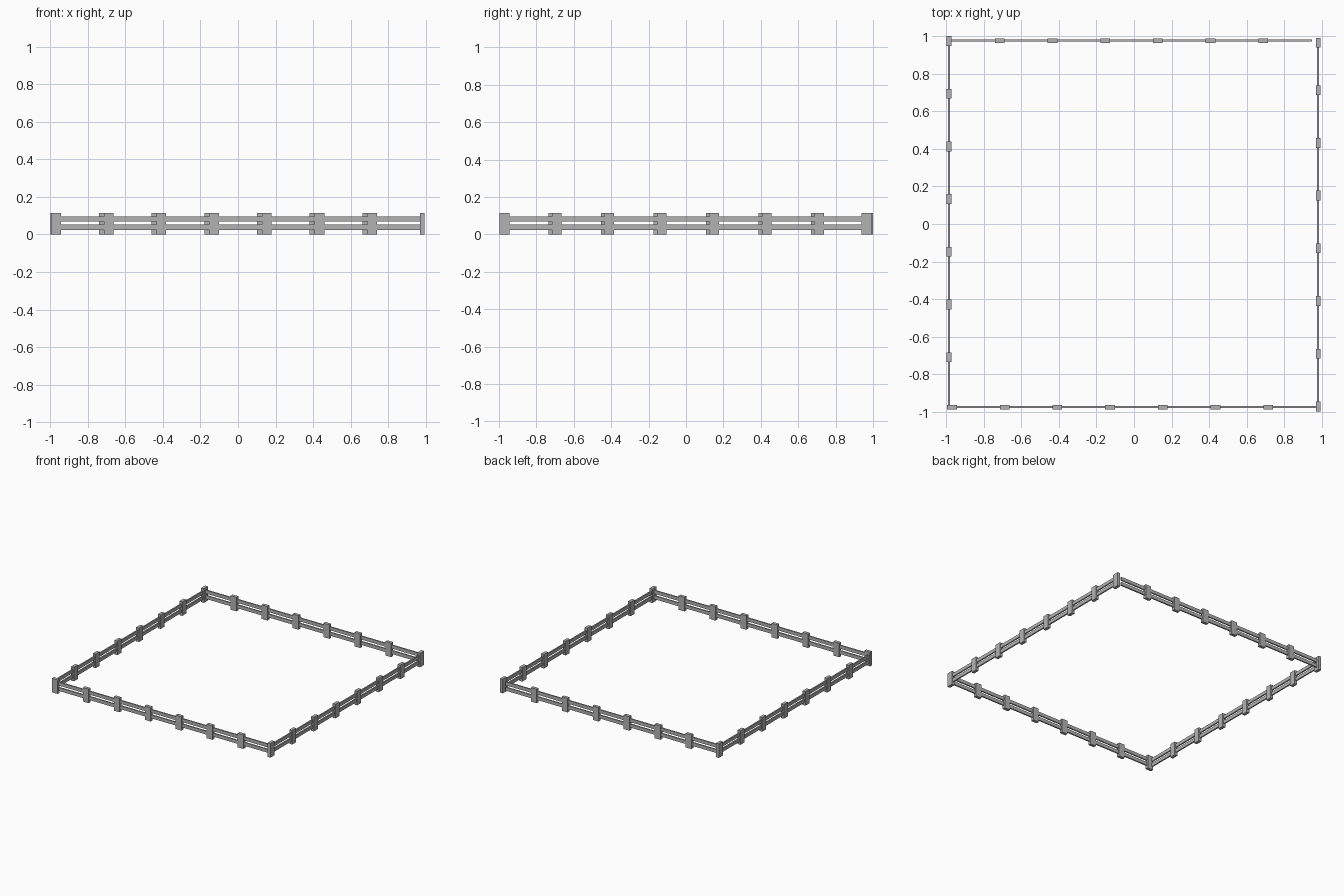
import bpy

cube = bpy.data.objects.get("Cube")
if cube:
    bpy.data.objects.remove(cube, do_unlink=True)

grey = bpy.data.materials.new("fence grey")
grey.use_nodes = True
colour = (0.45, 0.45, 0.45, 1)
grey.diffuse_color = colour
grey.node_tree.nodes["Principled BSDF"].inputs["Base Color"].default_value = colour

POST_WIDTH, POST_DEPTH, POST_HEIGHT = 0.052, 0.025, 0.115
RAIL_DEPTH, RAIL_HEIGHT = 0.011, 0.028
SPACING = 0.2805


def box(name, centre, size):
    bpy.ops.mesh.primitive_cube_add(size=1, location=centre)
    ob = bpy.context.object
    ob.name = name
    ob.scale = size
    bpy.ops.object.transform_apply(location=False, rotation=False, scale=True)
    ob.data.materials.append(grey)


def fence_side(name, axis, offset, posts, start, end):
    """One straight run of posts and two rails along x or y."""
    def place(part, along, length, depth, z, height):
        if axis == "x":
            box(part, (along, offset, z), (length, depth, height))
        else:
            box(part, (offset, along, z), (depth, length, height))

    for p in posts:
        place(name + "_post", p, POST_WIDTH, POST_DEPTH, POST_HEIGHT / 2, POST_HEIGHT)
    for level, z in (("lower", 0.038), ("upper", 0.082)):
        place(f"{name}_{level}_rail", (start + end) / 2, end - start, RAIL_DEPTH, z, RAIL_HEIGHT)


def run(first, count, step=SPACING):
    return [first + i * step for i in range(count)]


# Four sides of the enclosure
fence_side("front", "x", -0.975, run(-0.969, 7), -0.97, 0.98)
fence_side("left", "y", 0.98, run(-0.971, 7) + [0.965], -0.97, 0.965)
fence_side("back", "x", 0.976, run(0.688, 6, -SPACING), -0.98, 0.947)
fence_side("right", "y", -0.985, run(0.974, 7, -SPACING), -0.975, 0.974)
